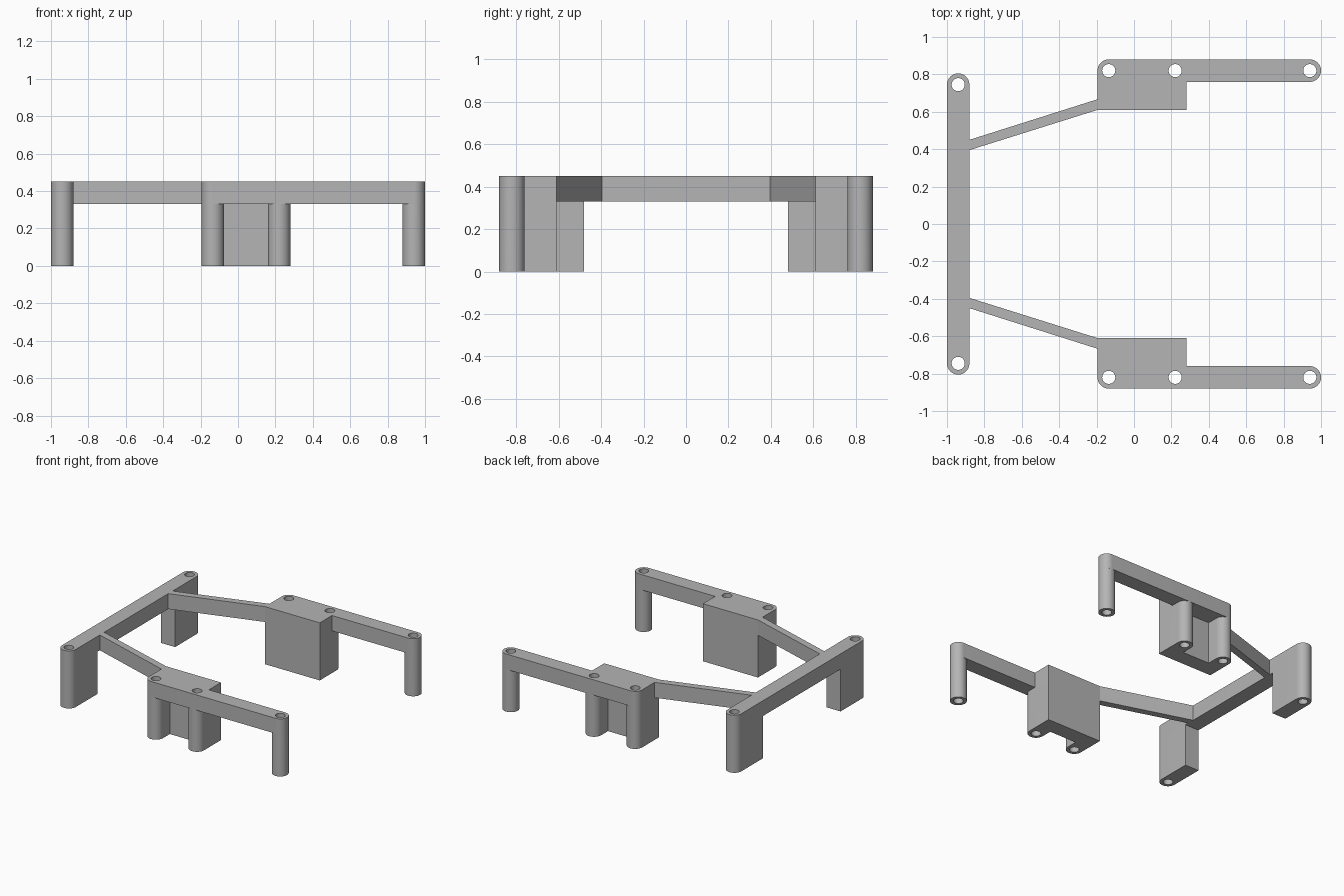
import bpy, bmesh
from math import cos, sin, radians

cube = bpy.data.objects.get("Cube")
if cube:
    bpy.data.objects.remove(cube, do_unlink=True)

grey = bpy.data.materials.new("plain grey")
grey.use_nodes = True
COLOUR = (0.46, 0.46, 0.46, 1)
grey.diffuse_color = COLOUR
grey.node_tree.nodes["Principled BSDF"].inputs["Base Color"].default_value = COLOUR

TOP, UNDER = 0.45, 0.33      # upper and lower face of the frame
R, HOLE = 0.06, 0.035        # post and screw hole radius
POST_Y, BAR_X, BAR_Y = 0.82, -0.94, 0.745
POSTS = [-0.135, 0.22, 0.94]


def arc(x, y, start, end, r=R, steps=24):
    angles = [radians(start + (end - start) * i / steps) for i in range(steps + 1)]
    return [(x + r * cos(a), y + r * sin(a)) for a in angles]


def circle(x, y, r=R):
    return arc(x, y, 0, 360, r, 40)[:-1]


def prism(name, outline, low, high):
    """Extrude a counter-clockwise outline from low to high."""
    bm = bmesh.new()
    face = bm.faces.new([bm.verts.new((x, y, low)) for x, y in outline])
    out = bmesh.ops.extrude_face_region(bm, geom=[face])
    for v in out["geom"]:
        if isinstance(v, bmesh.types.BMVert):
            v.co.z = high
    bmesh.ops.recalc_face_normals(bm, faces=bm.faces)
    mesh = bpy.data.meshes.new(name)
    bm.to_mesh(mesh)
    bm.free()
    mesh.materials.append(grey)
    obj = bpy.data.objects.new(name, mesh)
    bpy.context.collection.objects.link(obj)
    return obj


def activate(obj):
    bpy.ops.object.select_all(action='DESELECT')
    obj.select_set(True)
    bpy.context.view_layer.objects.active = obj


def combine(obj, other, operation):
    activate(obj)
    mod = obj.modifiers.new(operation, 'BOOLEAN')
    mod.operation, mod.solver, mod.object = operation, 'EXACT', other
    bpy.ops.object.modifier_apply(modifier=mod.name)
    bpy.data.objects.remove(other, do_unlink=True)


def drill(obj, points):
    for x, y in points:
        combine(obj, prism("drill", circle(x, y, HOLE), -0.1, TOP + 0.1), 'DIFFERENCE')


def finish(obj, mirrored):
    activate(obj)
    bpy.ops.object.shade_smooth_by_angle(angle=radians(30))
    if mirrored:
        mod = obj.modifiers.new("mirror", 'MIRROR')
        mod.use_axis = (False, True, False)
        mod.use_mirror_merge = False


# Side rail: wide plate with a long arm
x0, x1, inner = POSTS[0] - R, POSTS[1] + R, 0.61
rail = prism("side_rails",
             [(x0, inner), (x1, inner), (x1, POST_Y - R)]
             + arc(POSTS[2], POST_Y, -90, 90)
             + arc(POSTS[0], POST_Y, 90, 180), UNDER, TOP)

# Notched block under the plate, with two rounded posts
recess = 0.735
block = prism("block",
              [(x0, inner), (x1, inner)] + arc(POSTS[1], POST_Y, 0, 180)
              + [(POSTS[1] - R, recess), (POSTS[0] + R, recess)]
              + arc(POSTS[0], POST_Y, 0, 180), 0, UNDER)
combine(rail, block, 'UNION')

# Round post at the end of the arm
combine(rail, prism("post", circle(POSTS[2], POST_Y), 0, UNDER), 'UNION')
drill(rail, [(x, POST_Y) for x in POSTS])
finish(rail, True)

# Cross bar with a flat rounded leg at each end
bar = prism("cross_bar", arc(BAR_X, BAR_Y, 0, 180) + arc(BAR_X, -BAR_Y, 180, 360),
            UNDER, TOP)
leg_in = 0.48
legs = [[(BAR_X - R, leg_in), (BAR_X + R, leg_in)] + arc(BAR_X, BAR_Y, 0, 180),
        [(BAR_X + R, -leg_in), (BAR_X - R, -leg_in)] + arc(BAR_X, -BAR_Y, 180, 360)]
for outline in legs:
    combine(bar, prism("leg", outline, 0, UNDER), 'UNION')
drill(bar, [(BAR_X, BAR_Y), (BAR_X, -BAR_Y)])
finish(bar, False)

# Slanted braces joining the bar to the rails
brace = prism("braces", [(BAR_X + R, 0.395), (x0, inner), (x0, 0.667), (BAR_X + R, 0.45)],
              UNDER, TOP)
finish(brace, True)
